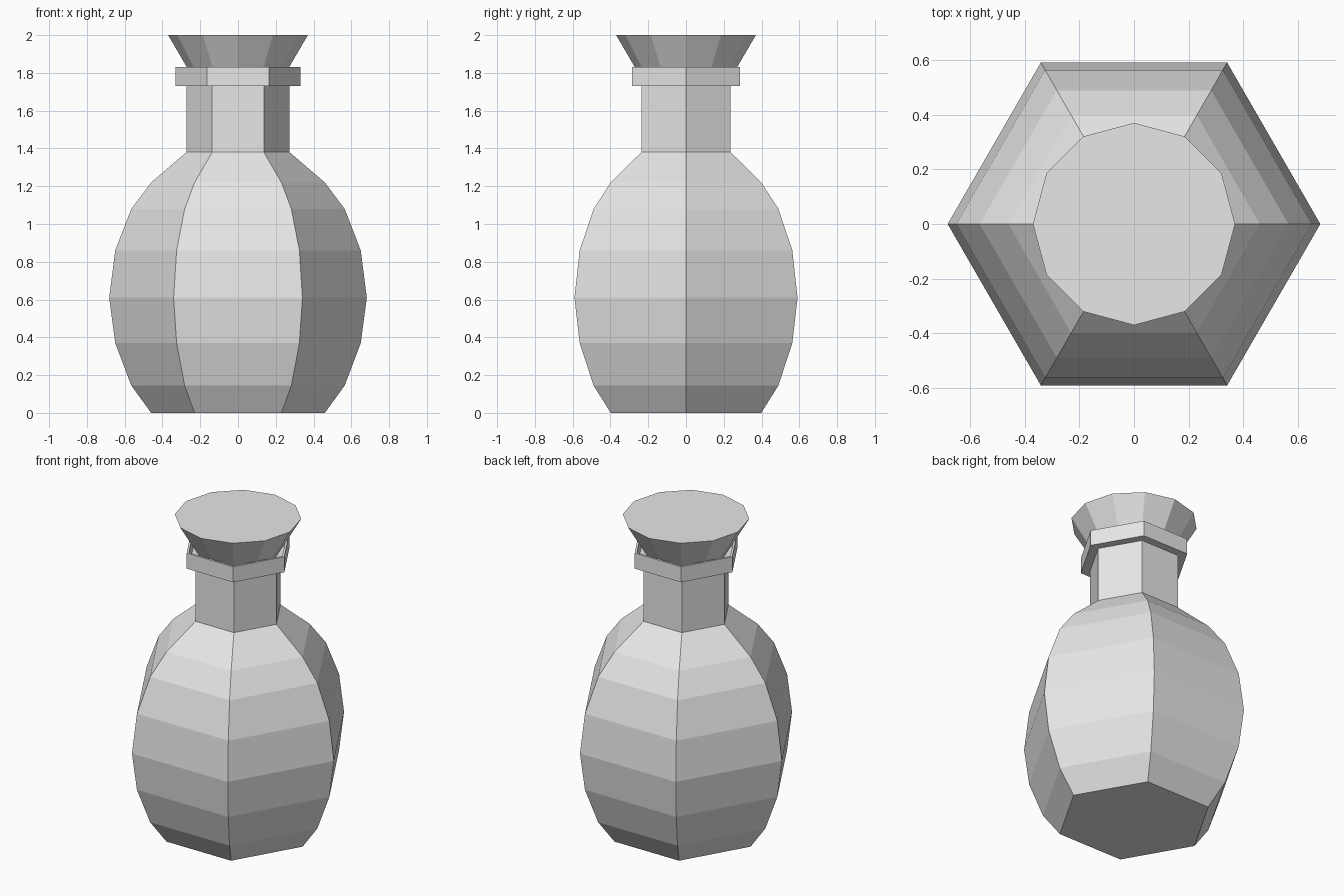
import bpy
import bmesh
from math import cos, sin, tau

cube = bpy.data.objects.get("Cube")
if cube:
    bpy.data.objects.remove(cube, do_unlink=True)

grey = bpy.data.materials.new("light_grey")
grey.use_nodes = True
grey.diffuse_color = (0.8, 0.8, 0.8, 1)
grey.node_tree.nodes["Principled BSDF"].inputs["Base Color"].default_value = (0.8, 0.8, 0.8, 1)


def lathe(name, profile, sides):
    """Flat-sided turned part from (radius, height) pairs, capped at both ends."""
    bm = bmesh.new()
    rings = [[bm.verts.new((r * cos(tau * i / sides), r * sin(tau * i / sides), z))
              for i in range(sides)] for r, z in profile]
    for low, high in zip(rings, rings[1:]):
        for i in range(sides):
            j = (i + 1) % sides
            bm.faces.new((low[i], low[j], high[j], high[i]))
    bm.faces.new(rings[0][::-1])
    bm.faces.new(rings[-1])
    mesh = bpy.data.meshes.new(name)
    bm.to_mesh(mesh)
    bm.free()
    mesh.materials.append(grey)
    obj = bpy.data.objects.new(name, mesh)
    bpy.context.collection.objects.link(obj)
    return obj


# Six-sided bottle: belly, neck and open collar
belly = [(0.46, 0), (0.565, 0.145), (0.65, 0.37), (0.682, 0.61),
         (0.65, 0.86), (0.565, 1.08), (0.46, 1.22), (0.273, 1.38)]
neck_and_collar = [(0.273, 1.73), (0.33, 1.73), (0.33, 1.83), (0.315, 1.83), (0.315, 1.735)]
lathe("bottle", belly + neck_and_collar, 6)

# Flared twelve-sided stopper, its tip set into the collar
lathe("stopper", [(0.212, 1.73), (0.37, 2.0)], 12)
